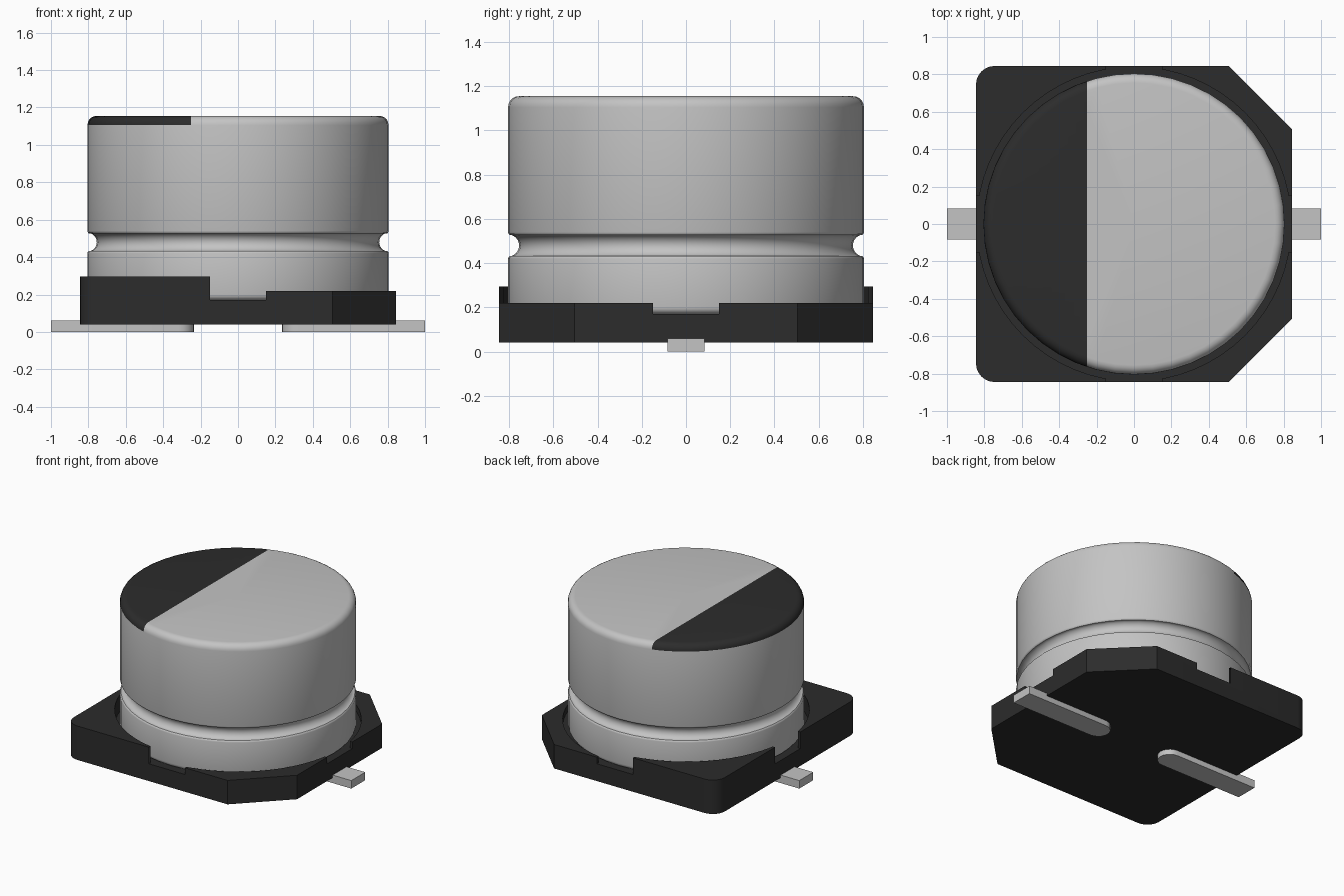
import bpy, bmesh
from math import sin, cos, pi, radians
from mathutils import Vector

cube = bpy.data.objects.get("Cube")
if cube:
    bpy.data.objects.remove(cube, do_unlink=True)


def material(name, rgb, metallic=0.0):
    m = bpy.data.materials.new(name)
    m.use_nodes = True
    color = (*rgb, 1)
    m.diffuse_color = color
    m.node_tree.nodes["Principled BSDF"].inputs["Base Color"].default_value = color
    return m


silver = material("light grey metal", (0.55, 0.55, 0.55))
black = material("black plastic", (0.025, 0.025, 0.025))


def make(name, bm, mats):
    bmesh.ops.recalc_face_normals(bm, faces=bm.faces)
    me = bpy.data.meshes.new(name)
    bm.to_mesh(me)
    bm.free()
    ob = bpy.data.objects.new(name, me)
    bpy.context.collection.objects.link(ob)
    for m in mats:
        me.materials.append(m)
    return ob


def arc(cx, cy, r, a0, a1, n):
    angles = [radians(a0 + (a1 - a0) * i / n) for i in range(n + 1)]
    return [(cx + r * cos(a), cy + r * sin(a)) for a in angles]


def prism(name, outline, z0, z1, mat):
    bm = bmesh.new()
    face = bm.faces.new([bm.verts.new((x, y, z0)) for x, y in outline])
    top = bmesh.ops.extrude_face_region(bm, geom=[face])["geom"]
    bmesh.ops.translate(bm, vec=(0, 0, z1 - z0),
                        verts=[v for v in top if isinstance(v, bmesh.types.BMVert)])
    return make(name, bm, [mat])


def box_outline(x0, x1, y0, y1):
    return [(x0, y0), (x1, y0), (x1, y1), (x0, y1)]


def smooth(ob, angle):
    bpy.ops.object.select_all(action='DESELECT')
    bpy.context.view_layer.objects.active = ob
    ob.select_set(True)
    bpy.ops.object.shade_smooth_by_angle(angle=radians(angle))


# Base plate: two rounded corners on the right, two chamfered on the left
H, C, R = 0.845, 0.505, 0.1
outline = [(C, -H), (H, -C), (H, C), (C, H)]
outline += arc(-H + R, H - R, R, 90, 180, 6) + arc(-H + R, -H + R, R, 180, 270, 6)
base = prism("base_plate", outline, 0.04, 0.295, black)

# Cutters: round seat, lowered half, and a cross of notches
FLOOR = 0.17
cutters = [
    prism("seat_cutter", arc(0, 0, 0.84, 0, 360, 64)[:-1], FLOOR, 0.5, black),
    prism("low_half_cutter", box_outline(0, 1, -1, 1), 0.22, 0.5, black),
    prism("front_back_notch_cutter", box_outline(-0.15, 0.15, -1, 1), FLOOR, 0.5, black),
    prism("side_notch_cutter", box_outline(-1, 1, -0.15, 0.15), FLOOR, 0.5, black),
]
bpy.context.view_layer.objects.active = base
for cutter in cutters:
    cutter.hide_render = True
    mod = base.modifiers.new("cut", 'BOOLEAN')
    mod.operation = 'DIFFERENCE'
    mod.solver = 'EXACT'
    mod.object = cutter
    bpy.ops.object.modifier_apply(modifier=mod.name)
    bpy.data.objects.remove(cutter, do_unlink=True)
smooth(base, 30)

# Can: profile with rounded rims and a rolled groove, spun around z
CR, TOP, F, SEG = 0.805, 1.155, 0.05, 48
profile = [(0, FLOOR)] + arc(CR - 0.03, FLOOR + 0.03, 0.03, -90, 0, 4)
profile += arc(CR - 0.015, 0.42, 0.015, 0, 60, 2)
profile += arc(CR, 0.48, 0.05, 250, 110, 10)
profile += arc(CR - 0.015, 0.54, 0.015, -60, 0, 2)
profile += arc(CR - F, TOP - F, F, 0, 90, 5) + [(0, TOP)]
bm = bmesh.new()
verts = [bm.verts.new((r, 0, z)) for r, z in profile]
edges = [bm.edges.new(pair) for pair in zip(verts, verts[1:])]
bmesh.ops.spin(bm, geom=verts + edges, cent=(0, 0, 0), axis=(0, 0, 1),
               angle=2 * pi, steps=SEG, use_duplicate=False)
bmesh.ops.remove_doubles(bm, verts=bm.verts, dist=0.0005)

# Polarity mark: split the top of the can and darken one side
MARK = -0.25
upper = [f for f in bm.faces if f.calc_center_median().z > TOP - F]
geom = set(upper) | {e for f in upper for e in f.edges} | {v for f in upper for v in f.verts}
bmesh.ops.bisect_plane(bm, geom=list(geom), plane_co=(MARK, 0, 0), plane_no=(1, 0, 0))
for f in bm.faces:
    c = f.calc_center_median()
    f.material_index = int(c.z > TOP - F and c.x < MARK)
can = make("can", bm, [silver, black])
smooth(can, 40)

# Flat leads with rounded inner ends
W, INNER = 0.083, 0.235
for side, name in ((1, "left_lead"), (-1, "right_lead")):
    shape = [(1, -W), (1, W)] + arc(INNER + W, 0, W, 90, 270, 10)
    lead = prism(name, [(side * x, y) for x, y in shape], 0, 0.06, silver)
    smooth(lead, 30)
